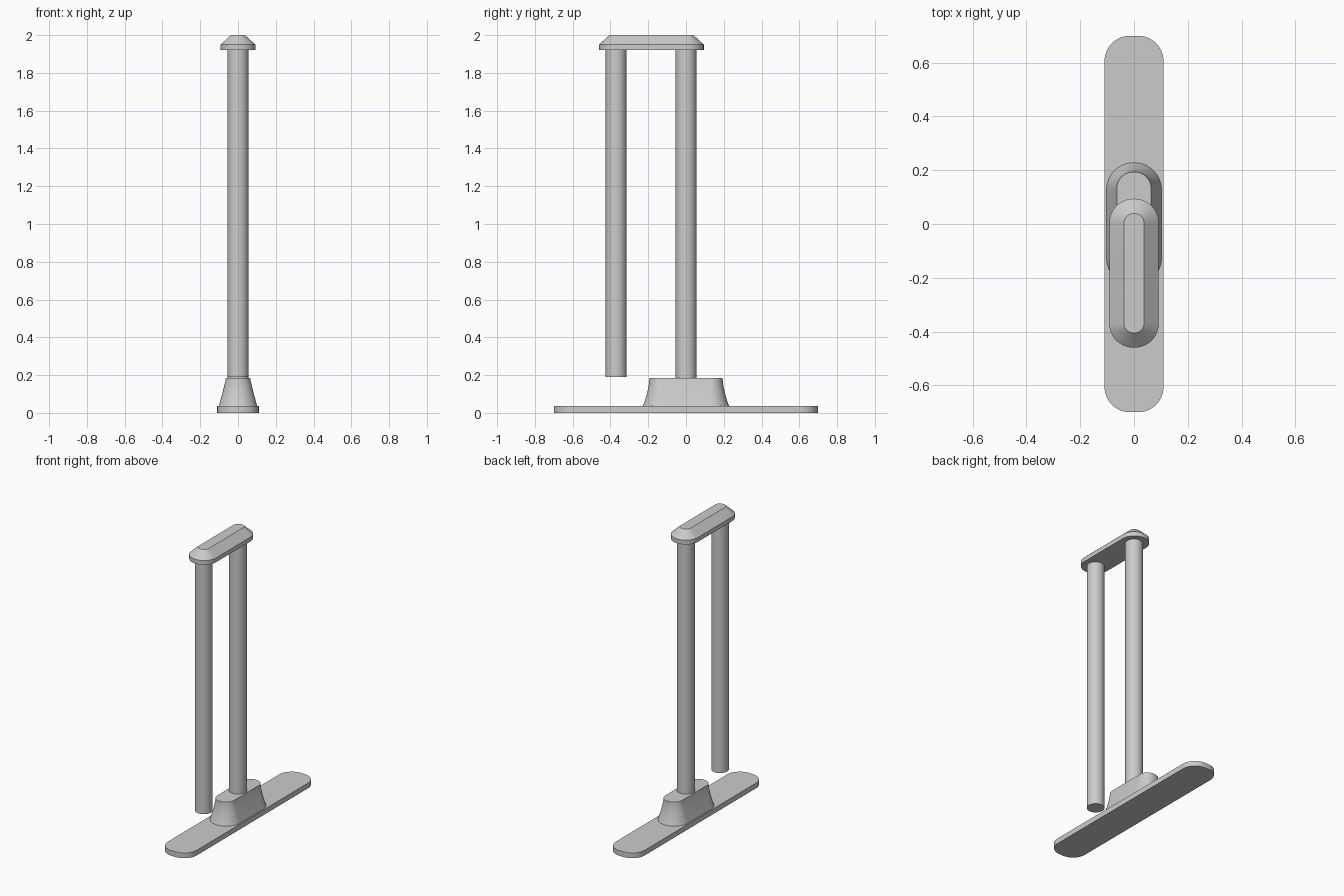
import bpy
import bmesh
from math import cos, sin, pi, radians

cube = bpy.data.objects.get("Cube")
if cube:
    bpy.data.objects.remove(cube, do_unlink=True)

# Single plain grey
grey = bpy.data.materials.new("light_grey")
grey.use_nodes = True
colour = (0.6, 0.6, 0.6, 1)
grey.diffuse_color = colour
grey.node_tree.nodes["Principled BSDF"].inputs["Base Color"].default_value = colour


def rounded_ring(half_x, half_y, radius, steps=14):
    """Outline of a rectangle with rounded corners."""
    points = []
    for quarter, (sx, sy) in enumerate([(1, 1), (-1, 1), (-1, -1), (1, -1)]):
        for i in range(steps + 1):
            a = (quarter + i / steps) * pi / 2
            points.append((sx * (half_x - radius) + radius * cos(a),
                           sy * (half_y - radius) + radius * sin(a)))
    return points


def loft(name, sections, centre_y=0):
    """Solid through stacked sections: (half_x, half_y, radius, z)."""
    bm = bmesh.new()
    rings = [[bm.verts.new((x, y + centre_y, z)) for x, y in rounded_ring(hx, hy, r)]
             for hx, hy, r, z in sections]
    count = len(rings[0])
    for low, high in zip(rings, rings[1:]):
        for i in range(count):
            j = (i + 1) % count
            bm.faces.new((low[i], low[j], high[j], high[i]))
    bm.faces.new(rings[0][::-1])
    bm.faces.new(rings[-1])
    bmesh.ops.remove_doubles(bm, verts=bm.verts, dist=1e-5)
    mesh = bpy.data.meshes.new(name)
    bm.to_mesh(mesh)
    bm.free()
    obj = bpy.data.objects.new(name, mesh)
    bpy.context.collection.objects.link(obj)
    finish(obj)


def finish(obj):
    obj.data.materials.append(grey)
    bpy.ops.object.select_all(action='DESELECT')
    obj.select_set(True)
    bpy.context.view_layer.objects.active = obj
    bpy.ops.object.shade_smooth_by_angle(angle=radians(25))


def post(name, y, bottom, top):
    bpy.ops.mesh.primitive_cylinder_add(vertices=48, radius=0.055, depth=top - bottom,
                                        location=(0, y, (bottom + top) / 2))
    obj = bpy.context.object
    obj.name = name
    finish(obj)


# Long flat base
loft("base_plate", [(0.11, 0.70, 0.095, 0), (0.11, 0.70, 0.095, 0.036)])

# Flared foot with gently hollow sides
foot = []
for i in range(9):
    t = i / 8
    flare = (1 - t) ** 1.7
    width = 0.064 + 0.038 * (1 - t) ** 1.15
    foot.append((width, 0.194 + 0.034 * flare, width - 0.002, 0.036 + 0.15 * t))
loft("foot", foot)

# Standing post and hanging post
post("centre_post", 0, 0.186, 1.92)
post("hanging_post", -0.37, 0.19, 1.92)

# Bridge cap with sloped rim
loft("top_cap", [(0.092, 0.277, 0.09, 1.92), (0.092, 0.277, 0.09, 1.95),
                 (0.037, 0.222, 0.035, 2.0)], centre_y=-0.183)
